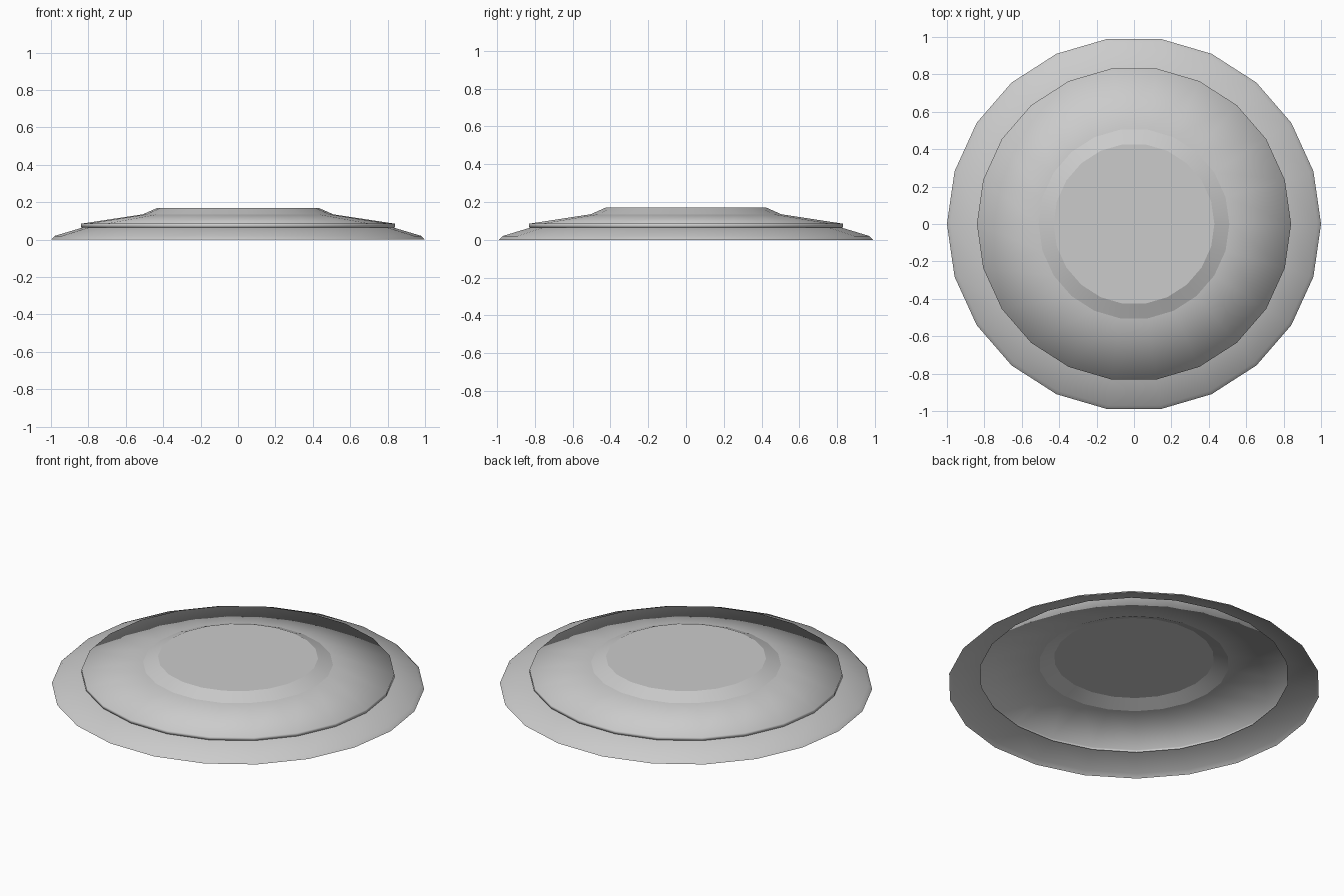
import bpy, bmesh, math

cube = bpy.data.objects.get("Cube")
if cube:
    bpy.data.objects.remove(cube, do_unlink=True)

SIDES = 22

grey = bpy.data.materials.new("light_grey")
grey.use_nodes = True
colour = (0.6, 0.6, 0.6, 1)
grey.diffuse_color = colour
grey.node_tree.nodes["Principled BSDF"].inputs["Base Color"].default_value = colour


def turned_shell(name, profile, sharp_rings=(), closed_top=False):
    """Turn a (radius, height) profile into a thin, open shell."""
    bm = bmesh.new()
    rings = []
    for radius, z in profile:
        angles = [math.tau * i / SIDES for i in range(SIDES)]
        rings.append([bm.verts.new((radius * math.cos(a), radius * math.sin(a), z))
                      for a in angles])
    for low, high in zip(rings, rings[1:]):
        for i in range(SIDES):
            j = (i + 1) % SIDES
            bm.faces.new((low[i], low[j], high[j], high[i]))
    if closed_top:
        bm.faces.new(rings[-1])
    for face in bm.faces:
        face.smooth = True
    # Crisp creases around the raised centre
    for index in sharp_rings:
        for i in range(SIDES):
            edge = bm.edges.get((rings[index][i], rings[index][(i + 1) % SIDES]))
            edge.smooth = False
    mesh = bpy.data.meshes.new(name)
    bm.to_mesh(mesh)
    bm.free()
    mesh.materials.append(grey)
    obj = bpy.data.objects.new(name, mesh)
    bpy.context.collection.objects.link(obj)
    return obj


# Sloping outer flange with a small bevelled rim
turned_shell("outer_flange", [(1.0, 0.0), (0.98, 0.02), (0.83, 0.065)])

# Domed cap: upright lip, shallow slope, steep shoulder and flat centre
turned_shell("domed_cap",
             [(0.83, 0.065), (0.84, 0.066), (0.84, 0.085), (0.51, 0.135), (0.43, 0.17)],
             sharp_rings=(3, 4), closed_top=True)
